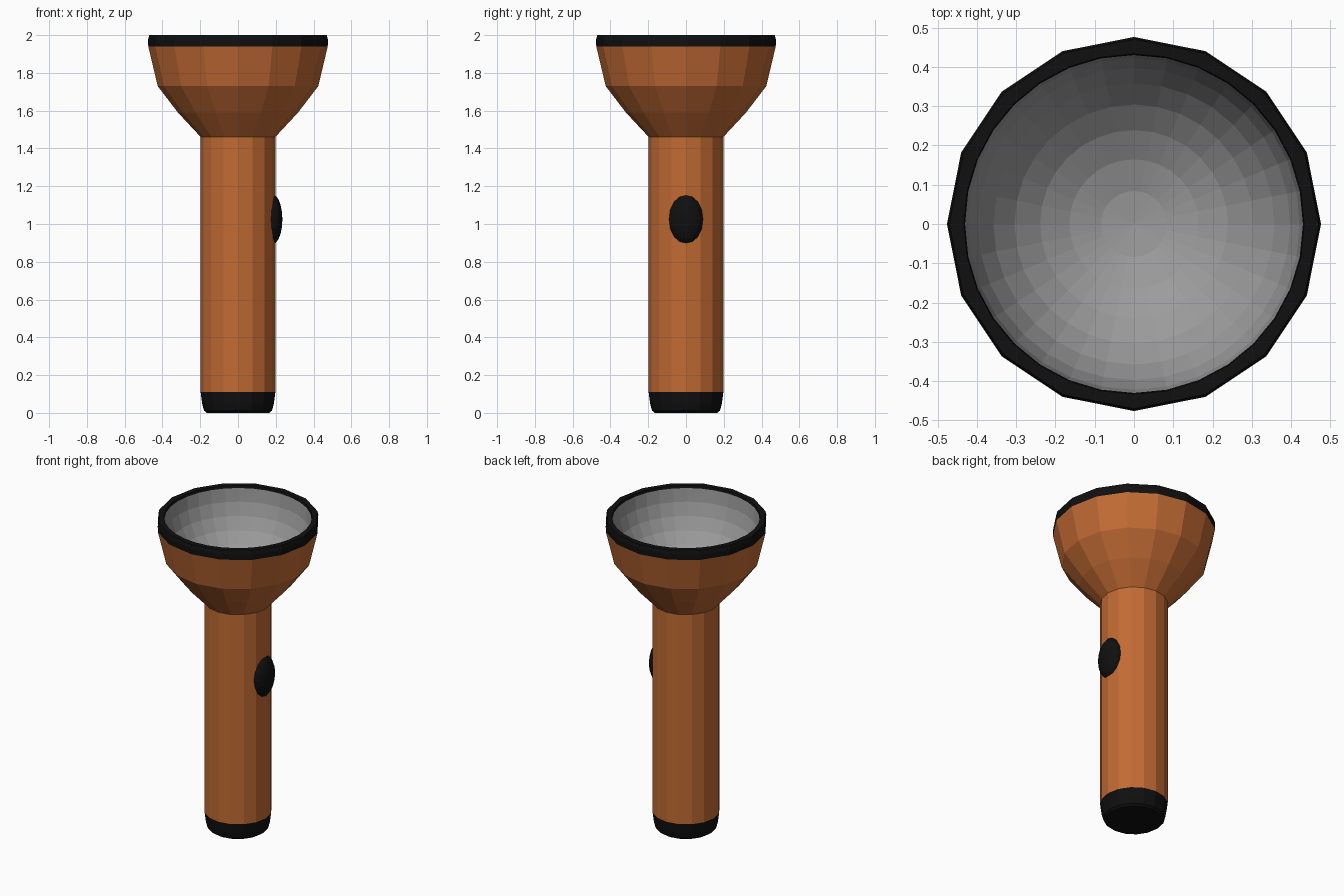
import bpy, bmesh
from math import sin, cos, pi

if "Cube" in bpy.data.objects:
    bpy.data.objects.remove(bpy.data.objects["Cube"])


def material(name, rgb):
    m = bpy.data.materials.new(name)
    m.diffuse_color = (*rgb, 1)
    m.use_nodes = True
    m.node_tree.nodes["Principled BSDF"].inputs["Base Color"].default_value = m.diffuse_color
    return m


ORANGE = material("burnt orange", (0.54, 0.147, 0.034))
BLACK = material("black rubber", (0.005, 0.005, 0.005))
GREY = material("reflector grey", (0.33, 0.33, 0.33))


def finish(name, bm, mat):
    me = bpy.data.meshes.new(name)
    bm.to_mesh(me)
    bm.free()
    me.materials.append(mat)
    ob = bpy.data.objects.new(name, me)
    bpy.context.collection.objects.link(ob)
    return ob


def lathe(name, profile, mat, n=16, cap_start=False, cap_end=False):
    """Revolve (radius, z) points about z; a third True value pulls every
    second vertex in so a 32-ring lies on a 16-sided outline."""
    bm = bmesh.new()
    rings = []
    for r, z, *low in profile:
        ring = []
        for i in range(n):
            k = r * cos(pi / 16) if low and i % 2 else r
            a = 2 * pi * i / n
            ring.append(bm.verts.new((k * cos(a), k * sin(a), z)))
        rings.append(ring)
    for a, b in zip(rings, rings[1:]):
        for i in range(n):
            j = (i + 1) % n
            bm.faces.new((a[i], a[j], b[j], b[i]))
    if cap_start:
        bm.faces.new(rings[0][::-1])
    if cap_end:
        bm.faces.new(rings[-1])
    return finish(name, bm, mat)


# Rounded tail cap
lathe("tail_cap", [(0.165, 0), (0.18, 0.012), (0.19, 0.05), (0.198, 0.11)],
      BLACK, cap_start=True)

# Straight handle
lathe("handle", [(0.198, 0.11), (0.198, 1.46)], ORANGE, cap_end=True)

# Flared head
lathe("head", [(0.192, 1.455), (0.318, 1.59), (0.425, 1.73), (0.475, 1.94)], ORANGE)

# Rim: 16-sided outside, 32-sided opening
lathe("rim", [(0.475, 1.94, True), (0.476, 1.975, True), (0.47, 2.0, True),
              (0.433, 2.0), (0.43, 1.985)], BLACK, n=32)

# Hemispherical reflector bowl, facing up
R, TOP = 0.43, 1.985
bowl = [(R * cos(pi * k / 16), TOP - R * sin(pi * k / 16)) for k in range(8)]
bowl.append((0.0005, TOP - R))
lathe("reflector", bowl, GREY, n=32, cap_end=True)

# Oval switch on the right side
bm = bmesh.new()
bmesh.ops.create_uvsphere(bm, u_segments=16, v_segments=10, radius=1)
for v in bm.verts:
    x, y, z = v.co
    v.co = (0.183 + 0.052 * z, 0.09 * y, 1.025 + 0.132 * x)
bmesh.ops.recalc_face_normals(bm, faces=bm.faces)
finish("switch_button", bm, BLACK)
